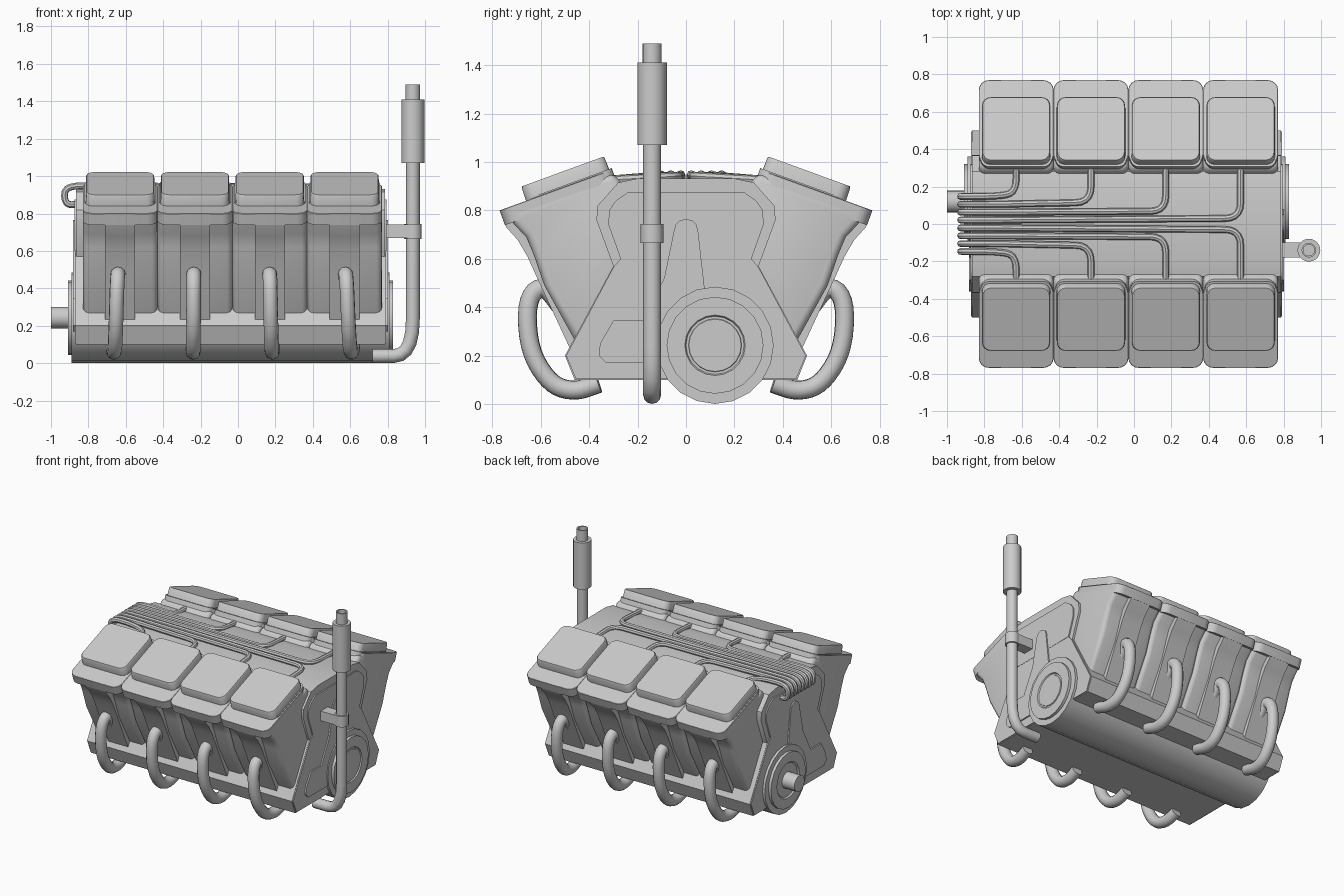
import bpy, bmesh
from math import sin, cos, pi
from mathutils import Vector

if "Cube" in bpy.data.objects:
    bpy.data.objects.remove(bpy.data.objects["Cube"])

CX = -0.04                      # middle of the block along x
CYL_X = [-0.63, -0.23, 0.17, 0.57]


def finish(ob, angle=35, bevel=0):
    bpy.ops.object.select_all(action='DESELECT')
    bpy.context.view_layer.objects.active = ob
    ob.select_set(True)
    if bevel:
        m = ob.modifiers.new("bevel", 'BEVEL')
        m.width, m.segments, m.limit_method, m.angle_limit = bevel, 3, 'ANGLE', 1.2
        bpy.ops.object.modifier_apply(modifier=m.name)
    bpy.ops.object.shade_smooth_by_angle(angle=angle * pi / 180)
    return ob


def loft(name, rings, bevel=0, angle=35):
    """Skin through equal-length rings, capped at both ends."""
    bm = bmesh.new()
    vs = [[bm.verts.new(p) for p in r] for r in rings]
    n = len(vs[0])
    for a, b in zip(vs, vs[1:]):
        for i in range(n):
            bm.faces.new((a[i], a[(i + 1) % n], b[(i + 1) % n], b[i]))
    bm.faces.new(vs[0])
    bm.faces.new(vs[-1])
    bmesh.ops.recalc_face_normals(bm, faces=bm.faces)
    me = bpy.data.meshes.new(name)
    bm.to_mesh(me)
    bm.free()
    ob = bpy.data.objects.new(name, me)
    bpy.context.collection.objects.link(ob)
    return finish(ob, angle, bevel)


def prism(name, pts, x0, x1, bevel=0):
    return loft(name, [[(x, y, z) for y, z in pts] for x in (x0, x1)], bevel)


def lathe(name, prof, to_world, n=20):
    """prof: (height, radius) pairs; to_world maps (h, a, b) to a point."""
    return loft(name, [[to_world(h, r * cos(2 * pi * i / n), r * sin(2 * pi * i / n))
                        for i in range(n)] for h, r in prof])


def tube(name, pts, r, fillet, res=4):
    """Round pipe along a polyline with rounded corners."""
    pts = [Vector(p) for p in pts]
    path = [pts[0]]
    for a, b, c in zip(pts, pts[1:], pts[2:]):
        p = b + (a - b).normalized() * min(fillet, (a - b).length * 0.48)
        q = b + (c - b).normalized() * min(fillet, (c - b).length * 0.48)
        path += [p.lerp(b, t).lerp(b.lerp(q, t), t) for t in (0, .2, .4, .6, .8, 1)]
    path.append(pts[-1])
    cu = bpy.data.curves.new(name, 'CURVE')
    cu.dimensions, cu.bevel_depth, cu.bevel_resolution, cu.use_fill_caps = '3D', r, res, True
    sp = cu.splines.new('POLY')
    sp.points.add(len(path) - 1)
    for s, p in zip(sp.points, path):
        s.co = (*p, 1)
    ob = bpy.data.objects.new(name, cu)
    bpy.context.collection.objects.link(ob)
    bpy.ops.object.select_all(action='DESELECT')
    bpy.context.view_layer.objects.active = ob
    ob.select_set(True)
    bpy.ops.object.convert(target='MESH')
    return finish(bpy.context.object, 40)


def sym(half):
    return half + [(-y, z) for y, z in reversed(half)]


def rounded_rect(x0, x1, u0, u1, r):
    out = []
    for cx, cu, a0 in ((x1 - r, u1 - r, 0), (x0 + r, u1 - r, 1), (x0 + r, u0 + r, 2), (x1 - r, u0 + r, 3)):
        out += [(cx + r * cos((a0 + k / 4) * pi / 2), cu + r * sin((a0 + k / 4) * pi / 2)) for k in range(5)]
    return out


# Crankcase
prism("crankcase", sym([(.46, .1), (.5, .2), (.3, .57), (.37, .76), (.365, .82), (.28, .915), (.2, .932)]),
      -0.865, 0.785)

# End plates, the same at both ends
upper = sym([(.27, .6), (.32, .74), (.318, .8), (.29, .84), (.24, .875)])
lower = sym([(.455, .105), (.495, .2), (.3, .565), (.27, .6)])
arch = [(.05 * cos(a * pi / 6), .715 + .05 * sin(a * pi / 6)) for a in range(7)]
timing = arch + [(-.09, .52), (-.18, .345), (-.3, .345), (-.355, .25), (-.36, .2), (-.33, .17), (.07, .17), (.08, .45)]
for side, tag in ((1, "right"), (-1, "left")):
    def ex(d):
        return CX + side * d
    prism("upper_end_plate_" + tag, upper, ex(.80), ex(.834))
    prism("lower_end_plate_" + tag, lower, ex(.80), ex(.832))
    prism("timing_cover_" + tag, timing, ex(.80), ex(.842))

# Crank housing running the full length, with end rings and shaft
def along_x(h, a, b):
    return (h, .12 + a, .243 + b)

lathe("crank_housing", [(-.89, .12), (-.89, .242), (.81, .242), (.81, .12)], along_x)
lathe("crank_ring_right", [(.80, .2), (.83, .2), (.83, .125), (.822, .12), (.822, .11), (.826, .108)], along_x)
lathe("crank_ring_left", [(-.88, .2), (-.91, .2), (-.91, .13), (-.90, .12)], along_x)
lathe("crank_shaft", [(-.88, .058), (-1.0, .058)], along_x)

# Cylinder banks: outlines are for +y and flipped for -y
BLOCK = [(.735, .805), (.712, .745), (.66, .69), (.63, .62), (.585, .49), (.46, .265), (.38, .265),
         (.15, .6), (.24, .88), (.30, .955)]
RIB = [(.77, .80), (.742, .73), (.695, .678), (.655, .61), (.605, .5), (.475, .22), (.42, .22),
       (.5, .6), (.6, .85)]
PIPE = [(.50, .38), (.59, .50), (.66, .43), (.648, .22), (.56, .08), (.46, .05), (.36, .085)]
LANES = [(.165, .147), (.115, .105), (.068, .063), (.03, .021)]   # wire lanes, near and far

for s, tag in ((1, "back"), (-1, "front")):
    def tilt(x, u, v):
        return (x, s * (.77 - .94 * u + .342 * v), .80 + .342 * u + .94 * v)

    for i, x in enumerate(CYL_X):
        name = f"{tag}_{i + 1}"
        prism("cylinder_block_" + name, [(s * y, z) for y, z in BLOCK], x - .2, x + .2, .03)
        prism("block_rib_" + name, [(s * y, z) for y, z in RIB], x - .08, x + .08)
        # Head flange and rocker cover on the tilted deck
        loft("head_flange_" + name,
             [[tilt(a, u, v) for a, u in rounded_rect(x - w, x + w, .24 - h, .24 + h, .055)]
              for v, w, h in ((-.065, .2, .24), (-.002, .2, .24), (.0, .198, .238))])
        loft("rocker_step_" + name,
             [[tilt(a, u, v) for a, u in rounded_rect(x - .19, x + .19, .13, .495, .045)] for v in (-.06, .006)])
        loft("rocker_cover_" + name,
             [[tilt(a, u, v) for a, u in rounded_rect(x - w, x + w, .30 - h, .30 + h, .045)]
              for v, w, h in ((-.02, .184, .184), (.055, .182, .182), (.062, .178, .178))], angle=50)
        # Exhaust pipe, leaning outward a little toward its lower end
        tube("exhaust_pipe_" + name,
             [(x - .005 + (.07 * x + .01) * k / 6, s * y, z) for k, (y, z) in enumerate(PIPE)], .039, .2)
        # Spark wire
        near, far = (s * y for y in LANES[i])
        tube("spark_wire_" + name,
             [(x, s * .33, .925), (x, near, .928 if i == 0 else .942), (-.74, far, .948), (-.93, far, .948),
              (-.925, far, .845), (-.85, far, .85)], .018, .085, 2)

# Upright exhaust stack with silencer, tip and clamp
def upright(h, a, b):
    return (.935 + a, -.14 + b, h)

tube("stack_pipe", [(.72, -.14, .038), (.935, -.14, .038), (.935, -.14, 1.1)], .037, .2)
lathe("silencer", [(1.07, .035), (1.07, .061), (1.41, .061), (1.41, .035)], upright)
lathe("stack_tip", [(1.40, .039), (1.49, .039), (1.49, .03), (1.43, .03)], upright)
lathe("clamp_band", [(.665, .047), (.745, .047)], upright)
prism("clamp_arm", [(-.18, .67), (-.1, .67), (-.1, .74), (-.18, .74)], .78, .93)
